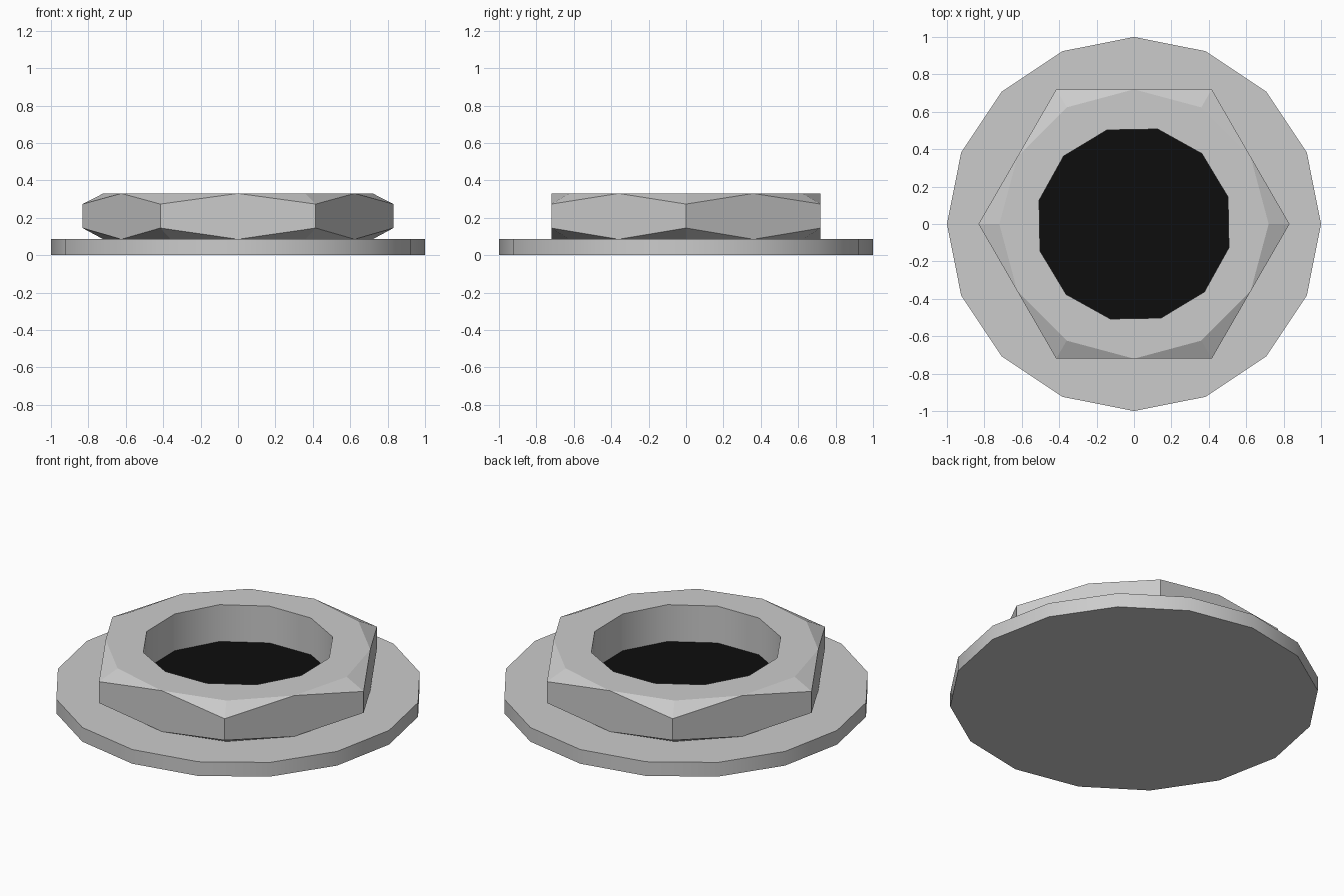
import bpy, bmesh
from math import sin, cos, radians

if "Cube" in bpy.data.objects:
    bpy.data.objects.remove(bpy.data.objects["Cube"])

FLANGE_TOP, NUT_TOP = 0.085, 0.33
BORE_FLOOR = 0.11
APOTHEM = 0.72
CORNER = APOTHEM / cos(radians(30))


def ring(bm, radius, z, sides, turn=0.0):
    """Regular ring of vertices, turn in degrees."""
    return [bm.verts.new((radius * cos(radians(turn + 360 * i / sides)),
                          radius * sin(radians(turn + 360 * i / sides)), z))
            for i in range(sides)]


def bridge(bm, low, high, smooth=False):
    """Quads between two rings of equal size."""
    n = len(low)
    for i in range(n):
        j = (i + 1) % n
        bm.faces.new((low[i], low[j], high[j], high[i])).smooth = smooth


def finish(bm, name):
    mesh = bpy.data.meshes.new(name)
    bm.to_mesh(mesh)
    bm.free()
    obj = bpy.data.objects.new(name, mesh)
    bpy.context.collection.objects.link(obj)
    return obj


# Washer flange: 16-sided disc with a smooth rim
bm = bmesh.new()
low, high = ring(bm, 1, 0, 16), ring(bm, 1, FLANGE_TOP, 16)
bridge(bm, low, high, True)
bm.faces.new(high)
bm.faces.new(low[::-1])
finish(bm, "washer_flange")

# Hex nut: even ring points are corners, odd ones are flat midpoints
bm = bmesh.new()
bottom = ring(bm, APOTHEM, FLANGE_TOP, 12)
top = ring(bm, APOTHEM, NUT_TOP, 12)
corner_low = ring(bm, CORNER, FLANGE_TOP + 0.06, 6)
corner_high = ring(bm, CORNER, NUT_TOP - 0.057, 6)
for i in range(6):
    j = (i + 1) % 6
    c, m, p = 2 * i, 2 * i + 1, 2 * i - 1
    # hexagonal side with its chamfer arcs
    bm.faces.new((corner_low[i], bottom[m], corner_low[j],
                  corner_high[j], top[m], corner_high[i]))
    # corner chamfers above and below
    bm.faces.new((corner_high[i], top[m], top[c]))
    bm.faces.new((corner_high[i], top[c], top[p]))
    bm.faces.new((corner_low[i], bottom[c], bottom[m]))
    bm.faces.new((corner_low[i], bottom[p], bottom[c]))
# top face and bore wall
bore_top = ring(bm, 0.523, NUT_TOP, 12, 16)
bore_low = ring(bm, 0.523, FLANGE_TOP, 12, 16)
bridge(bm, top, bore_top)
bridge(bm, bore_top, bore_low, True)
finish(bm, "hex_nut")

# Black floor of the bore
bm = bmesh.new()
bm.faces.new(ring(bm, 0.523, BORE_FLOOR, 12, 16))
floor = finish(bm, "bore_floor")
black = bpy.data.materials.new("black")
black.diffuse_color = (0.004, 0.004, 0.004, 1)
black.use_nodes = True
black.node_tree.nodes["Principled BSDF"].inputs["Base Color"].default_value = black.diffuse_color
floor.data.materials.append(black)
